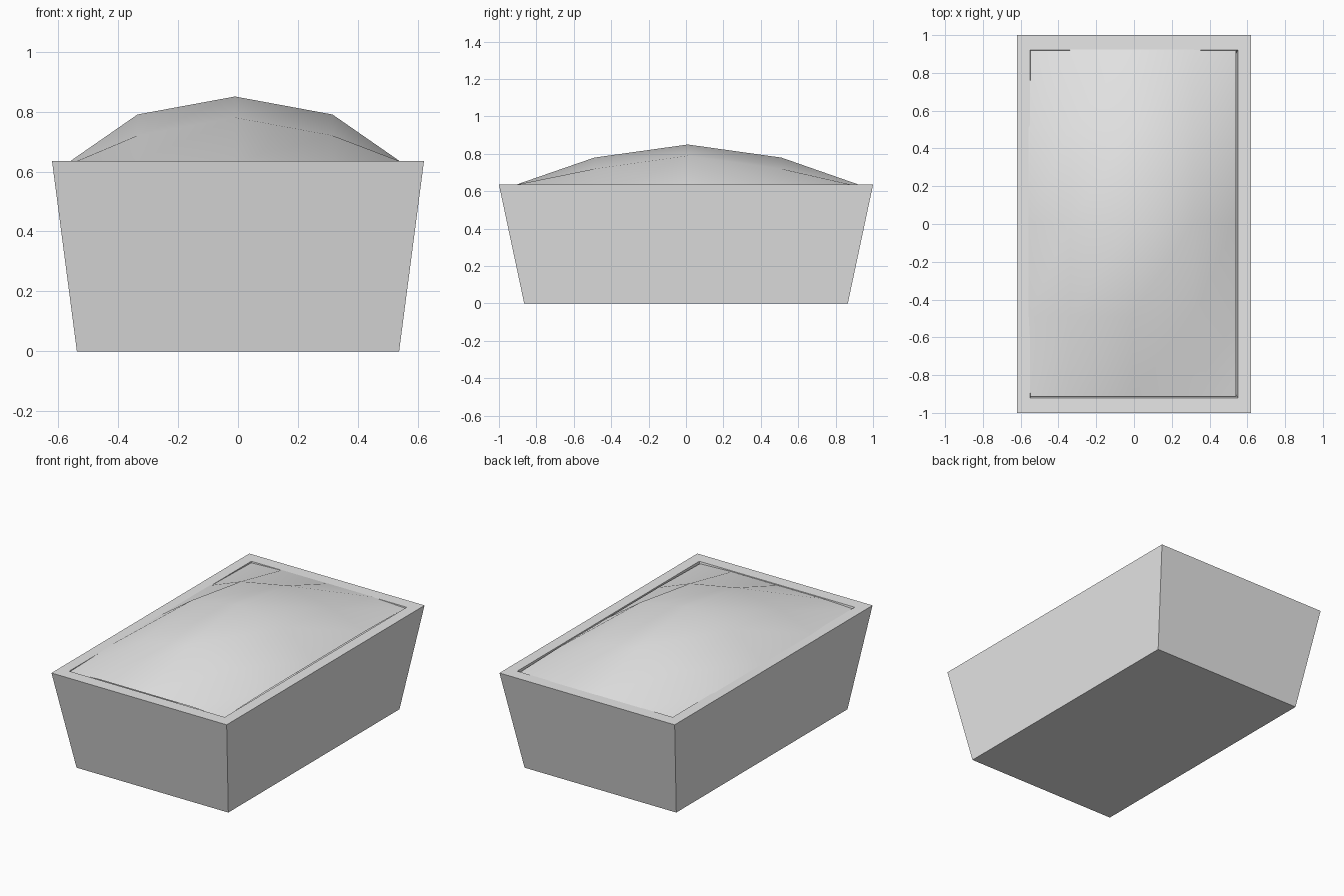
import bpy, bmesh

old = bpy.data.objects.get("Cube")
if old:
    bpy.data.objects.remove(old, do_unlink=True)

grey = bpy.data.materials.new("plain_grey")
grey.use_nodes = True
grey.diffuse_color = (0.8, 0.8, 0.8, 1)
grey.node_tree.nodes["Principled BSDF"].inputs["Base Color"].default_value = (0.8, 0.8, 0.8, 1)


def add_object(name, bm, smooth=False):
    bmesh.ops.recalc_face_normals(bm, faces=bm.faces)
    for face in bm.faces:
        face.smooth = smooth
    mesh = bpy.data.meshes.new(name)
    bm.to_mesh(mesh)
    bm.free()
    mesh.materials.append(grey)
    obj = bpy.data.objects.new(name, mesh)
    bpy.context.collection.objects.link(obj)
    return obj


# Open trough: rectangular rings from the base, up over the rim, down to the floor
bm = bmesh.new()
rings = []
for x, y, z in [(0.537, 0.865, 0), (0.62, 1, 0.635),
                (0.55, 0.92, 0.635), (0.48, 0.81, 0.07)]:
    rings.append([bm.verts.new((sx * x, sy * y, z))
                  for sx, sy in ((-1, -1), (1, -1), (1, 1), (-1, 1))])
for low, high in zip(rings, rings[1:]):
    for i in range(4):
        j = (i + 1) % 4
        bm.faces.new((low[i], low[j], high[j], high[i]))
bm.faces.new(rings[0])
bm.faces.new(rings[-1])
add_object("trough", bm)

# Mounded filling: coarse smooth grid, sitting slightly off centre
xs = (-0.56, -0.335, -0.01, 0.315, 0.54)
ys = (-0.912, -0.49, 0.01, 0.51, 0.928)
drop_x = (None, 0.06, 0, 0.06, None)
drop_y = (None, 0.07, 0, 0.07, None)
bm = bmesh.new()
grid = []
for y, dy in zip(ys, drop_y):
    row = []
    for x, dx in zip(xs, drop_x):
        if dx is None and dy is None:
            z = 0.625
        elif dx is None or dy is None:
            z = 0.634
        else:
            z = 0.85 - dx - dy
        row.append(bm.verts.new((x, y, z)))
    grid.append(row)
for a, b in zip(grid, grid[1:]):
    for i in range(len(xs) - 1):
        bm.faces.new((a[i], a[i + 1], b[i + 1], b[i]))
filling = add_object("filling", bm, smooth=True)
if filling.data.polygons[0].normal.z < 0:
    filling.data.flip_normals()
